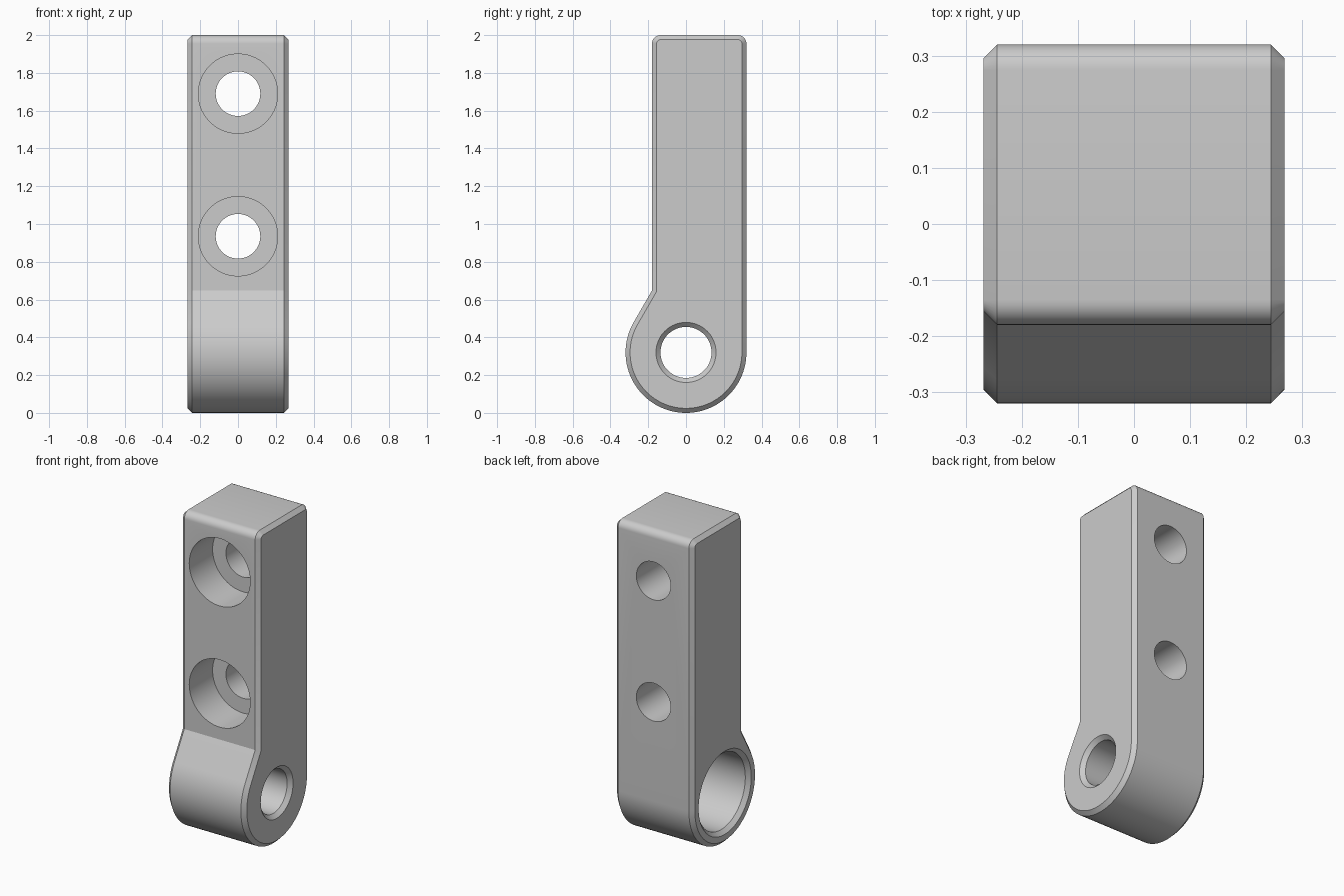
import bpy, bmesh, math
from mathutils import Matrix, Vector

cube = bpy.data.objects.get("Cube")
if cube:
    bpy.data.objects.remove(cube, do_unlink=True)

grey = bpy.data.materials.new("light_grey")
grey.use_nodes = True
colour = (0.6, 0.6, 0.6, 1)
grey.diffuse_color = colour
grey.node_tree.nodes["Principled BSDF"].inputs["Base Color"].default_value = colour

HALF_W, CHAMFER, EYE_R = 0.268, 0.024, 0.32
FRONT_Y, BACK_Y, TOP_Z, FILLET = -0.18, 0.32, 2.0, 0.045


def make_object(name, bm):
    bmesh.ops.recalc_face_normals(bm, faces=bm.faces[:])
    mesh = bpy.data.meshes.new(name)
    bm.to_mesh(mesh)
    bm.free()
    mesh.materials.append(grey)
    obj = bpy.data.objects.new(name, mesh)
    bpy.context.collection.objects.link(obj)
    return obj


def arc(cy, cz, r, start, end, steps):
    angles = [math.radians(start + (end - start) * i / steps) for i in range(steps + 1)]
    return [(cy + r * math.cos(a), cz + r * math.sin(a)) for a in angles]


def outline(inset):
    """Side profile of the bracket, shrunk evenly by inset."""
    r = EYE_R - inset
    f = FILLET - inset
    pts = arc(0, EYE_R, r, 150, 360, 56)
    pts += arc(BACK_Y - FILLET, TOP_Z - FILLET, f, 0, 90, 8)
    pts += arc(FRONT_Y + FILLET, TOP_Z - FILLET, f, 90, 180, 8)
    # slanted neck runs tangent from the eye up to the front face
    y, z = pts[0]
    neck_y = FRONT_Y + inset
    pts.append((neck_y, z + (neck_y - y) * math.tan(math.radians(60))))
    return pts


def skin(bm, rings):
    """Join equal rings of vertices and cap both ends."""
    for a, b in zip(rings, rings[1:]):
        for i in range(len(a)):
            j = (i + 1) % len(a)
            bm.faces.new((a[i], a[j], b[j], b[i]))
    bm.faces.new(rings[0])
    bm.faces.new(rings[-1])


def turned_cutter(name, stations, matrix, sides=80):
    """Stepped round cutter from (position, radius) stations along local z."""
    bm = bmesh.new()
    rings = []
    for pos, r in stations:
        rings.append([bm.verts.new(matrix @ Vector((y, z, pos)))
                      for y, z in arc(0, 0, r, 0, 360, sides)[:-1]])
    skin(bm, rings)
    obj = make_object(name, bm)
    obj.hide_render = True
    return obj


# Body with chamfered sides
bm = bmesh.new()
rings = []
for x, inset in ((-HALF_W, CHAMFER), (CHAMFER - HALF_W, 0),
                 (HALF_W - CHAMFER, 0), (HALF_W, CHAMFER)):
    rings.append([bm.verts.new((x, y, z)) for y, z in outline(inset)])
skin(bm, rings)
body = make_object("bracket_body", bm)

# Stepped pin bore through the eye, wide on one side, both mouths chamfered
WIDE, NARROW, OVER = 0.235, 0.135, 0.03
bore = [(-HALF_W - OVER, WIDE + CHAMFER + OVER), (CHAMFER - HALF_W, WIDE),
        (0.04, WIDE), (0.04, NARROW),
        (HALF_W - CHAMFER, NARROW), (HALF_W + OVER, NARROW + CHAMFER + OVER)]
along_x = Matrix.Translation((0, 0, EYE_R)) @ Matrix.Rotation(math.pi / 2, 4, 'Y')
cutters = [turned_cutter("pin_bore_cutter", bore, along_x)]

# Counterbored screw holes from the front
screw = [(-0.4, 0.21), (0.05, 0.21), (0.05, 0.118), (0.4, 0.118)]
for label, z in (("upper", 1.69), ("lower", 0.935)):
    along_y = Matrix.Translation((0, 0, z)) @ Matrix.Rotation(-math.pi / 2, 4, 'X')
    cutters.append(turned_cutter(label + "_screw_cutter", screw, along_y))

bpy.ops.object.select_all(action='DESELECT')
body.select_set(True)
bpy.context.view_layer.objects.active = body
for cutter in cutters:
    mod = body.modifiers.new(cutter.name, 'BOOLEAN')
    mod.operation = 'DIFFERENCE'
    mod.solver = 'EXACT'
    mod.object = cutter
    bpy.ops.object.modifier_apply(modifier=mod.name)
for cutter in cutters:
    bpy.data.objects.remove(cutter, do_unlink=True)

bpy.ops.object.shade_smooth_by_angle(angle=math.radians(25))
